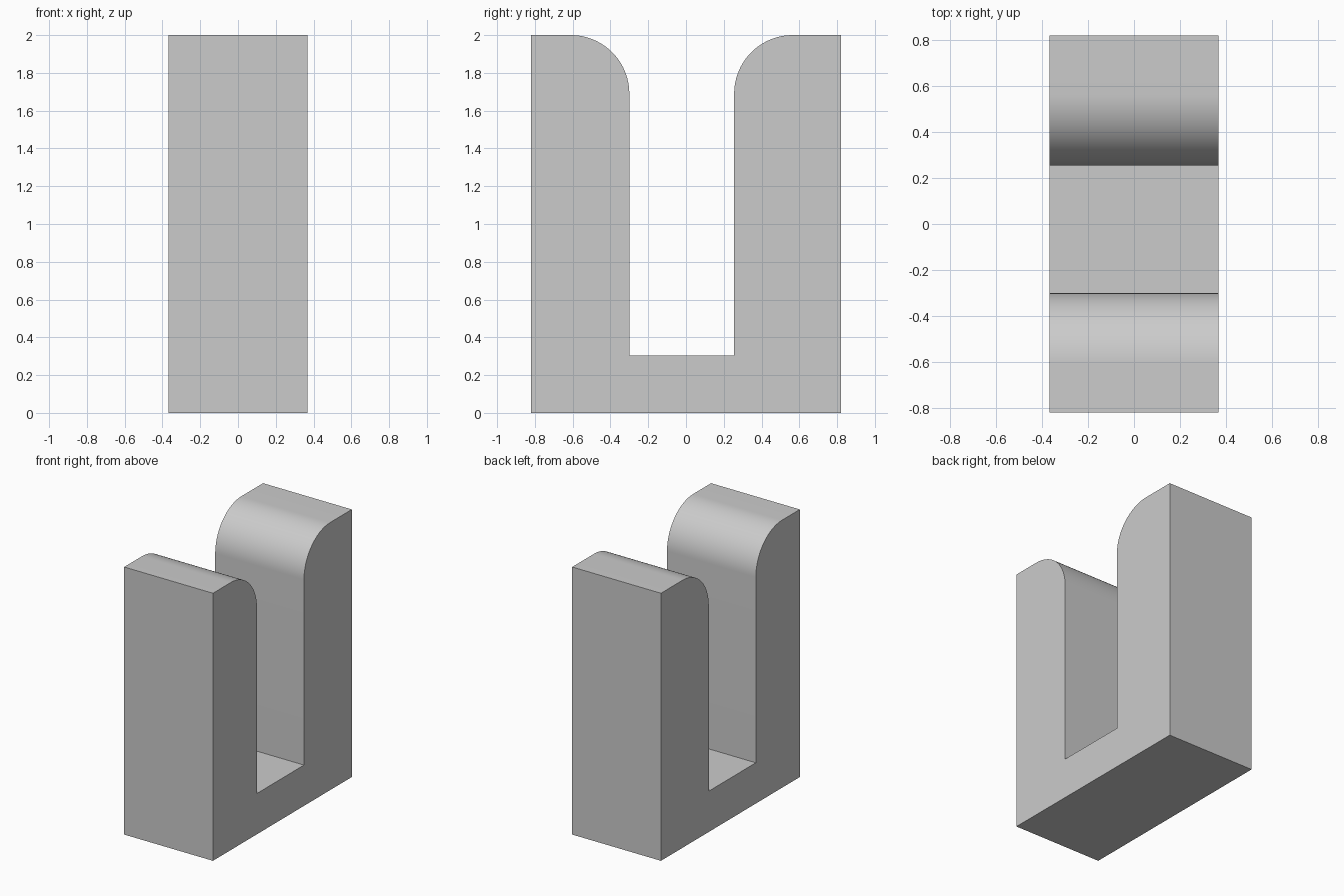
import bpy, bmesh
from math import sin, cos, radians

cube = bpy.data.objects.get("Cube")
if cube:
    bpy.data.objects.remove(cube, do_unlink=True)

HALF_X, HALF_Y, TOP = 0.367, 0.82, 2.0
SLOT_FRONT, SLOT_BACK, FLOOR = -0.30, 0.255, 0.305
RADIUS, STEPS = 0.31, 24

# Grey material
grey = bpy.data.materials.new("Light grey")
grey.use_nodes = True
colour = (0.6, 0.6, 0.6, 1)
grey.diffuse_color = colour
shader = next(n for n in grey.node_tree.nodes if n.type == 'BSDF_PRINCIPLED')
shader.inputs["Base Color"].default_value = colour


def rounded_corner(y, side):
    """Arc from the flat top of an arm down to its slot wall at y."""
    angles = [radians(90 * i / STEPS) for i in range(STEPS + 1)]
    return [(y + side * RADIUS * (1 - sin(a)), TOP - RADIUS * (1 - cos(a)))
            for a in angles]


# Side profile: base, back arm, slot, front arm
profile = [(-HALF_Y, 0), (HALF_Y, 0), (HALF_Y, TOP)]
profile += rounded_corner(SLOT_BACK, 1)
profile += [(SLOT_BACK, FLOOR), (SLOT_FRONT, FLOOR)]
profile += reversed(rounded_corner(SLOT_FRONT, -1))
profile += [(-HALF_Y, TOP)]

# Extrude the profile across the width
bm = bmesh.new()
face = bm.faces.new([bm.verts.new((-HALF_X, y, z)) for y, z in profile])
side = bmesh.ops.extrude_face_region(bm, geom=[face])
moved = [v for v in side["geom"] if isinstance(v, bmesh.types.BMVert)]
bmesh.ops.translate(bm, verts=moved, vec=(2 * HALF_X, 0, 0))
bmesh.ops.recalc_face_normals(bm, faces=bm.faces)

mesh = bpy.data.meshes.new("clevis_bracket")
bm.to_mesh(mesh)
bm.free()
mesh.materials.append(grey)
bracket = bpy.data.objects.new("clevis_bracket", mesh)
bpy.context.collection.objects.link(bracket)

# Smooth rounded corners, sharp block edges
bpy.ops.object.select_all(action='DESELECT')
bracket.select_set(True)
bpy.context.view_layer.objects.active = bracket
bpy.ops.object.shade_smooth_by_angle(angle=radians(30))
